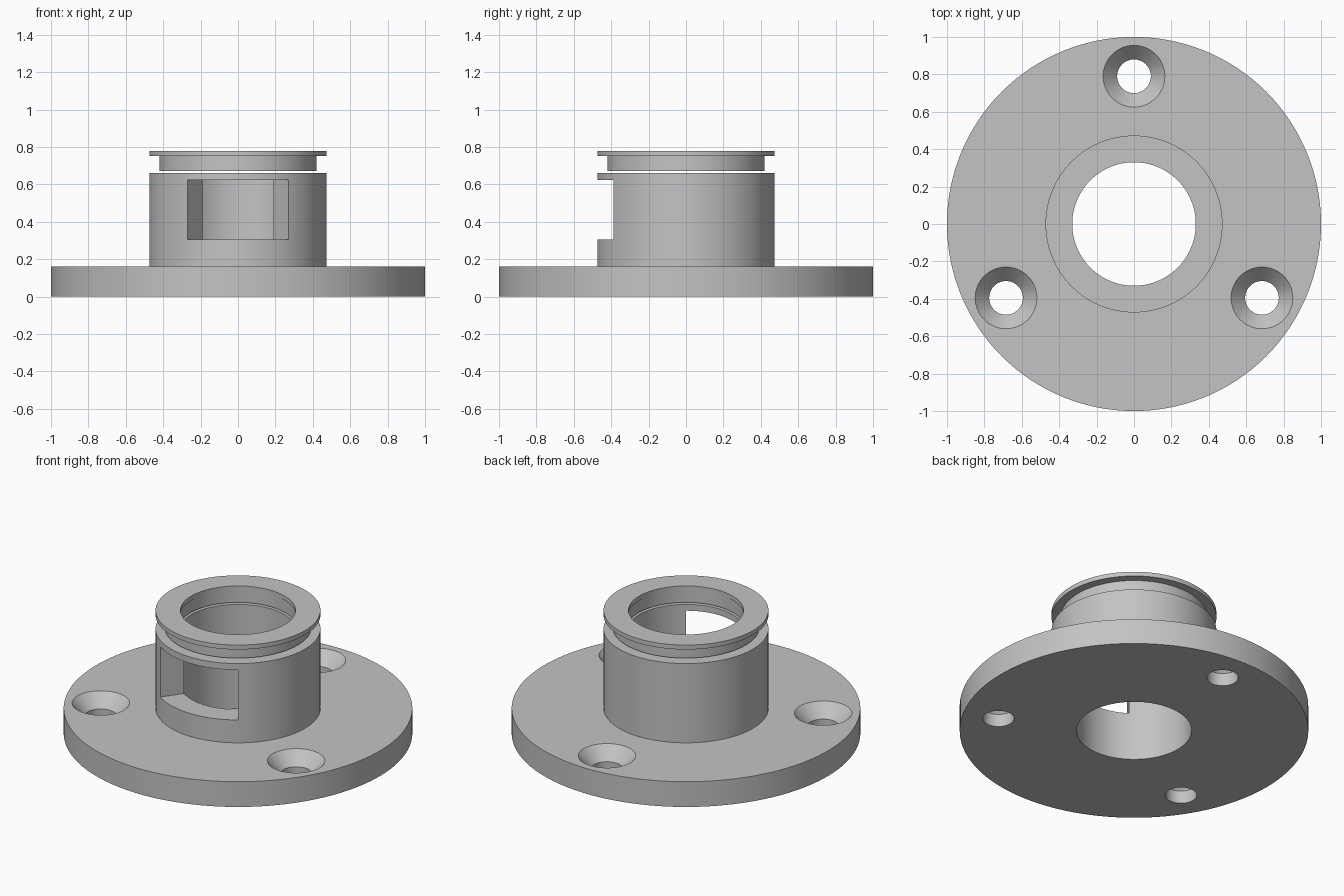
import bpy, bmesh, math
from mathutils import Vector, Matrix

cube = bpy.data.objects.get("Cube")
if cube:
    bpy.data.objects.remove(cube, do_unlink=True)

# Single flat grey
grey = bpy.data.materials.new("plain grey")
grey.use_nodes = True
colour = (0.55, 0.55, 0.55, 1)
grey.diffuse_color = colour
grey.node_tree.nodes["Principled BSDF"].inputs["Base Color"].default_value = colour


def finish(name, bm):
    """Turn a bmesh into a named grey object."""
    bmesh.ops.recalc_face_normals(bm, faces=bm.faces)
    mesh = bpy.data.meshes.new(name)
    bm.to_mesh(mesh)
    bm.free()
    mesh.materials.append(grey)
    obj = bpy.data.objects.new(name, mesh)
    bpy.context.collection.objects.link(obj)
    return obj


def lathe(name, profile, closed=True, centre=(0, 0, 0), steps=128):
    """Spin an (r, z) profile about a vertical axis."""
    bm = bmesh.new()
    verts = [bm.verts.new((r, 0, z)) for r, z in profile]
    pairs = list(zip(verts, verts[1:]))
    if closed:
        pairs.append((verts[-1], verts[0]))
    edges = [bm.edges.new(p) for p in pairs]
    bmesh.ops.spin(bm, geom=verts + edges, cent=(0, 0, 0), axis=(0, 0, 1),
                   angle=math.tau, steps=steps, use_merge=True)
    bmesh.ops.remove_doubles(bm, verts=bm.verts, dist=1e-5)
    bmesh.ops.translate(bm, verts=bm.verts, vec=centre)
    return finish(name, bm)


def activate(obj):
    bpy.ops.object.select_all(action='DESELECT')
    obj.select_set(True)
    bpy.context.view_layer.objects.active = obj


def cut(obj, cutter):
    """Subtract a cutter, then discard it."""
    cutter.hide_render = True
    mod = obj.modifiers.new("cut", 'BOOLEAN')
    mod.operation = 'DIFFERENCE'
    mod.solver = 'EXACT'
    mod.object = cutter
    activate(obj)
    bpy.ops.object.modifier_apply(modifier=mod.name)
    bpy.data.objects.remove(cutter, do_unlink=True)


BORE, BARREL, NECK = 0.33, 0.473, 0.421
BASE_TOP, BARREL_TOP = 0.16, 0.662

# Round base plate with hollow barrel
body = lathe("flanged_barrel", [
    (BORE, 0), (1, 0), (1, BASE_TOP), (BARREL, BASE_TOP),
    (BARREL, BARREL_TOP), (BORE, BARREL_TOP)])

# Three countersunk screw holes
for angle in (90, 210, 330):
    a = math.radians(angle)
    drill = lathe("drill", [
        (0, -0.1), (0.09, -0.1), (0.09, 0.08), (0.165, BASE_TOP),
        (0.165, 0.3), (0, 0.3)], closed=False, steps=64,
        centre=(0.79 * math.cos(a), 0.79 * math.sin(a), 0))
    cut(body, drill)

# Front window with radial sides
bm = bmesh.new()
half = math.radians(35)
corners = [(0, 0), (-math.sin(half), -math.cos(half)), (math.sin(half), -math.cos(half))]
face = bm.faces.new([bm.verts.new((x, y, 0.305)) for x, y in corners])
wall = bmesh.ops.extrude_face_region(bm, geom=[face])["geom"]
bmesh.ops.translate(bm, vec=(0, 0, 0.317),
                    verts=[v for v in wall if isinstance(v, bmesh.types.BMVert)])
cut(body, finish("window_cutter", bm))

# Grooved collar, a hair above the barrel
collar = lathe("top_collar", [
    (BORE + 0.005, 0.672), (NECK, 0.672), (NECK, 0.751), (BARREL, 0.751),
    (BARREL, 0.779), (BORE, 0.779), (BORE, 0.751), (BORE + 0.005, 0.751)])

for obj in (body, collar):
    activate(obj)
    bpy.ops.object.shade_smooth_by_angle(angle=math.radians(30))
